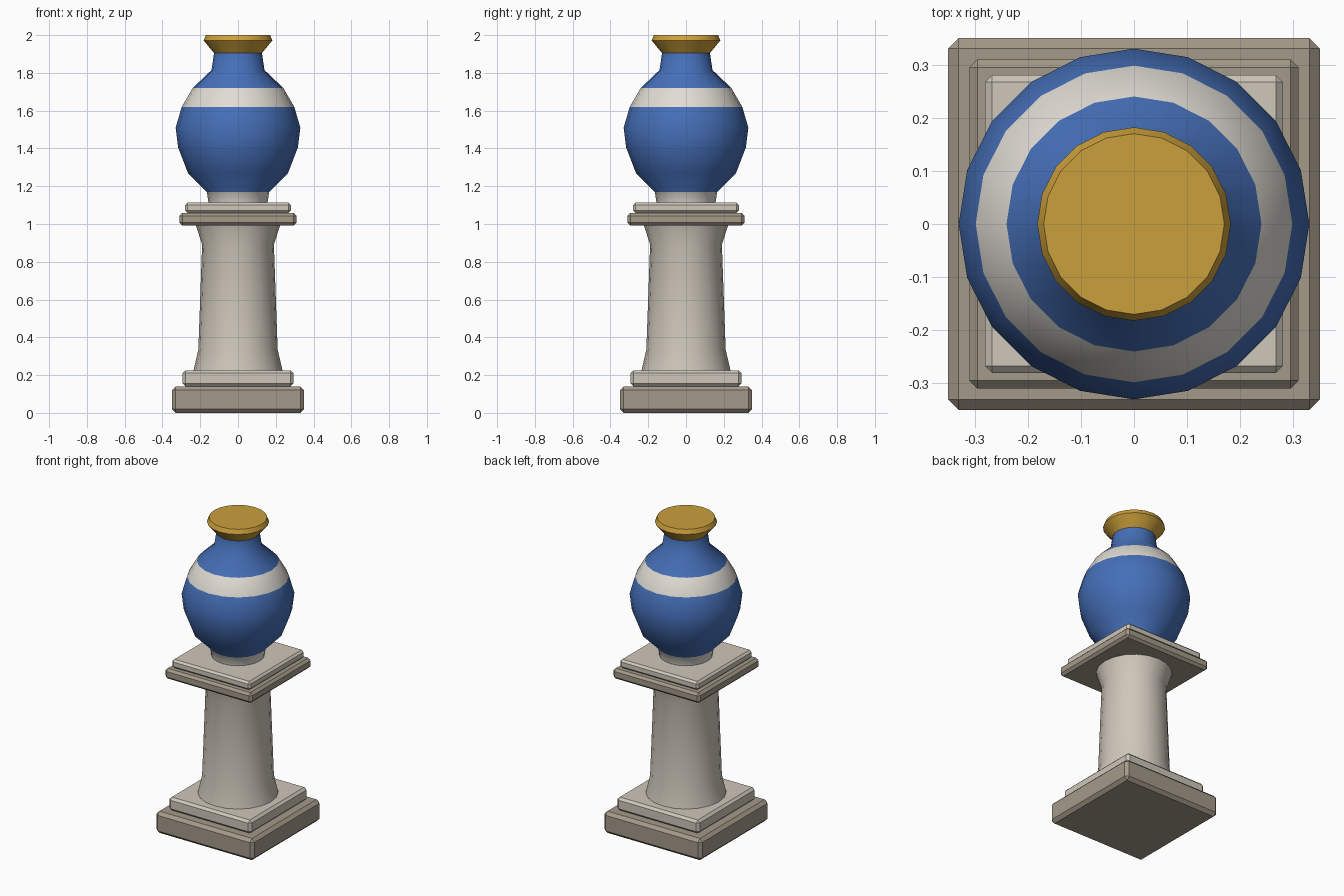
import bpy, bmesh, math

if "Cube" in bpy.data.objects:
    bpy.data.objects.remove(bpy.data.objects["Cube"])

SIDES = 20


def material(name, rgb):
    m = bpy.data.materials.new(name)
    m.diffuse_color = (*rgb, 1)
    m.use_nodes = True
    m.node_tree.nodes["Principled BSDF"].inputs["Base Color"].default_value = m.diffuse_color
    return m


TAUPE = material("taupe stone", (0.37, 0.32, 0.25))
STONE = material("light stone", (0.62, 0.57, 0.49))
WHITE = material("off white", (0.75, 0.72, 0.66))
BLUE = material("blue glaze", (0.06, 0.16, 0.48))
GOLD = material("gold", (0.60, 0.35, 0.045))


def finish(name, bm, mats):
    bmesh.ops.recalc_face_normals(bm, faces=bm.faces)
    me = bpy.data.meshes.new(name)
    bm.to_mesh(me)
    bm.free()
    for m in mats:
        me.materials.append(m)
    ob = bpy.data.objects.new(name, me)
    bpy.context.collection.objects.link(ob)
    return ob


def slab(name, half, z0, z1, bevel, mat):
    """Square block with chamfered edges."""
    bm = bmesh.new()
    bmesh.ops.create_cube(bm, size=1)
    for v in bm.verts:
        v.co.x *= 2 * half
        v.co.y *= 2 * half
        v.co.z = z0 if v.co.z < 0 else z1
    bmesh.ops.bevel(bm, geom=bm.edges[:], offset=bevel, segments=1,
                    affect='EDGES')
    return finish(name, bm, [mat])


def lathe(name, profile, mats, bands=None):
    """Turned solid from (radius, z) points; bands = material per segment."""
    bm = bmesh.new()
    rings = []
    for r, z in profile:
        rings.append([bm.verts.new((r * math.cos(a), r * math.sin(a), z))
                      for a in (2 * math.pi * i / SIDES for i in range(SIDES))])
    bands = bands or [0] * (len(profile) - 1)
    for lo, hi, mi in zip(rings, rings[1:], bands):
        for i in range(SIDES):
            j = (i + 1) % SIDES
            bm.faces.new((lo[i], lo[j], hi[j], hi[i])).material_index = mi
    bm.faces.new(rings[0][::-1]).material_index = bands[0]
    bm.faces.new(rings[-1]).material_index = bands[-1]
    ob = finish(name, bm, mats)
    bpy.ops.object.select_all(action='DESELECT')
    ob.select_set(True)
    bpy.context.view_layer.objects.active = ob
    bpy.ops.object.shade_smooth_by_angle(angle=math.radians(40))
    return ob


# Pedestal base and capital
slab("plinth", 0.35, 0.0, 0.14, 0.02, TAUPE)
slab("base_step", 0.293, 0.14, 0.225, 0.015, STONE)
slab("capital_lower", 0.31, 0.992, 1.058, 0.015, TAUPE)
slab("capital_upper", 0.28, 1.058, 1.113, 0.013, STONE)

# Column shaft, flared at both ends
lathe("column", [(0.238, 0.215), (0.21, 0.335), (0.19, 0.89), (0.225, 1.0)],
      [STONE])

# Vase: foot, body with white band, neck
lathe("vase",
      [(0.155, 1.105), (0.165, 1.17), (0.265, 1.27), (0.317, 1.405),
       (0.33, 1.51), (0.298, 1.62), (0.24, 1.72), (0.14, 1.815), (0.127, 1.905)],
      [BLUE, WHITE], [1, 0, 0, 0, 0, 1, 0, 0])

# Gold rim
lathe("rim", [(0.127, 1.905), (0.182, 1.972), (0.17, 2.0)], [GOLD])
